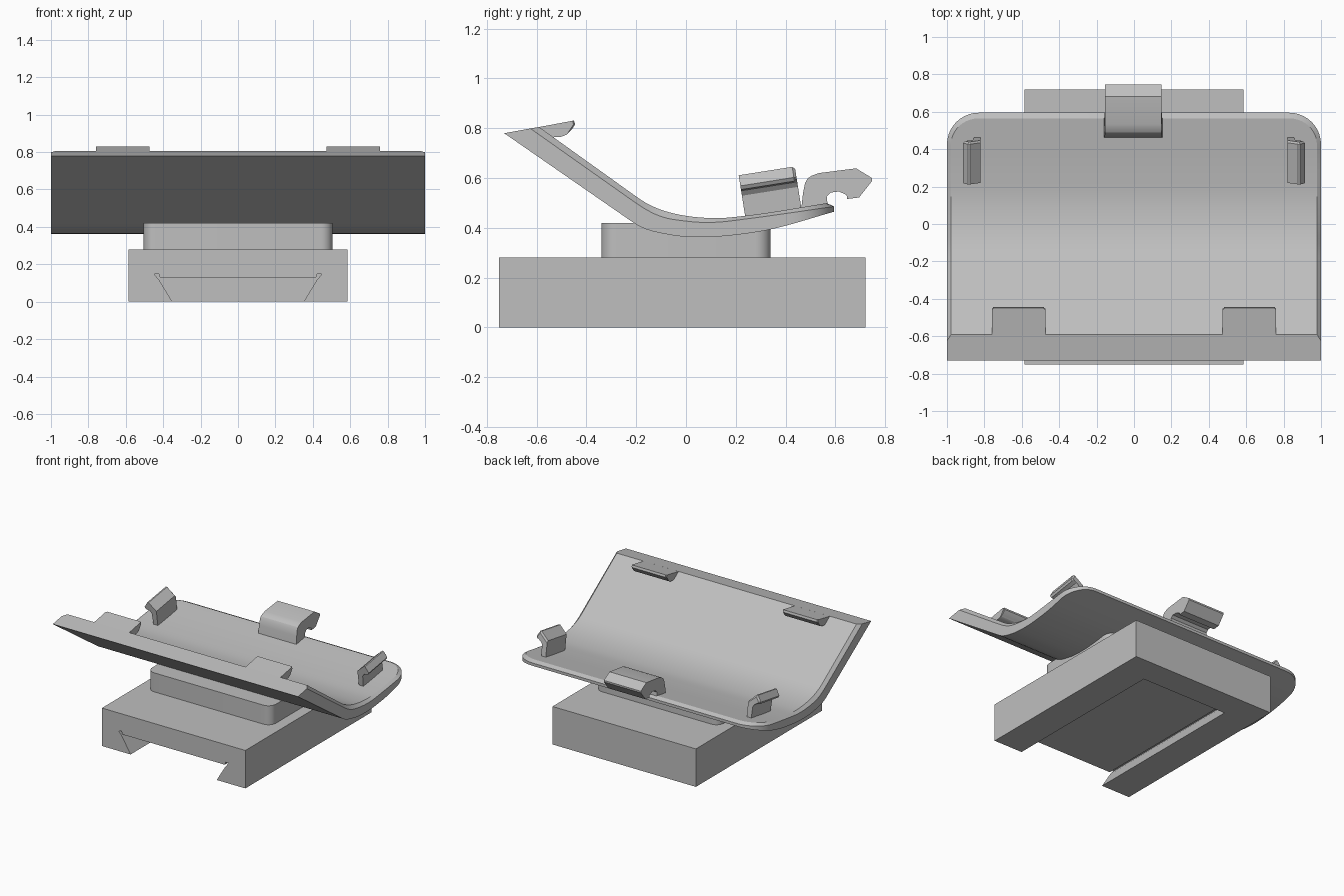
import bpy, bmesh, math
from mathutils import Matrix

cube = bpy.data.objects.get("Cube")
if cube:
    bpy.data.objects.remove(cube, do_unlink=True)

grey = bpy.data.materials.new("plain grey")
grey.use_nodes = True
COLOUR = (0.52, 0.52, 0.52, 1)
grey.diffuse_color = COLOUR
grey.node_tree.nodes["Principled BSDF"].inputs["Base Color"].default_value = COLOUR


def finish(name, bm, smooth=True):
    bmesh.ops.recalc_face_normals(bm, faces=bm.faces)
    mesh = bpy.data.meshes.new(name)
    bm.to_mesh(mesh)
    bm.free()
    mesh.materials.append(grey)
    obj = bpy.data.objects.new(name, mesh)
    bpy.context.collection.objects.link(obj)
    bpy.ops.object.select_all(action="DESELECT")
    obj.select_set(True)
    bpy.context.view_layer.objects.active = obj
    if smooth:
        bpy.ops.object.shade_smooth_by_angle(angle=math.radians(25))
    return obj


def prism(profile, start, end, axis):
    """Extrude a closed profile: (y, z) along x, (x, z) along y, (x, y) along z."""
    bm = bmesh.new()
    rings = []
    for d in (start, end):
        rings.append([])
        for p in profile:
            co = list(p)
            co.insert(axis, d)
            rings[-1].append(bm.verts.new(co))
    a, b = rings
    bm.faces.new(a)
    bm.faces.new(b)
    n = len(a)
    for i in range(n):
        j = (i + 1) % n
        bm.faces.new((a[i], a[j], b[j], b[i]))
    return bm


def rounded_rect(hx, hy, r, steps=6):
    pts = []
    for k, (sx, sy) in enumerate(((1, 1), (-1, 1), (-1, -1), (1, -1))):
        for i in range(steps + 1):
            t = math.pi / 2 * (k + i / steps)
            pts.append((sx * (hx - r) + r * math.cos(t), sy * (hy - r) + r * math.sin(t)))
    return pts


def curve(points, y):
    """Smooth height through the points, straight on the first span."""
    slopes = [(b[1] - a[1]) / (b[0] - a[0]) for a, b in zip(points, points[1:])]
    tangents = [slopes[0], slopes[0]]
    tangents += [(a + b) / 2 for a, b in zip(slopes[1:], slopes[2:])] + [slopes[-1]]
    i = 0
    while i < len(points) - 2 and y > points[i + 1][0]:
        i += 1
    (y0, z0), (y1, z1) = points[i], points[i + 1]
    h = y1 - y0
    t = (y - y0) / h
    return (z0 * (1 + 2 * t) * (1 - t) ** 2 + z1 * t * t * (3 - 2 * t)
            + h * t * (1 - t) * (tangents[i] * (1 - t) - tangents[i + 1] * t))


# Mounting block with a dovetail slot open at the front
block = finish("mounting_block", prism([(-.585, 0), (.585, 0), (.585, .28), (-.585, .28)], -.75, .72, 1), False)
half = [(.339, -.02), (.421, .115), (.448, .148), (.425, .152), (.418, .13)]
slot = half + [(-x, z) for x, z in reversed(half)]
cutter = finish("slot_cutter", prism(slot, -.8, .52, 1), False)
cutter.hide_render = True
cut = block.modifiers.new("slot", "BOOLEAN")
cut.operation = "DIFFERENCE"
cut.solver = "EXACT"
cut.object = cutter
bpy.context.view_layer.objects.active = block
bpy.ops.object.modifier_apply(modifier="slot")
bpy.data.objects.remove(cutter, do_unlink=True)

# Pedestal between block and tray
finish("pedestal", prism(rounded_rect(.505, .34, .06), .28, .42, 2))

# Curved tray with rounded rear corners and a chamfered rim
UNDER = [(-.73, .78), (-.21, .42), (-.07, .373), (.07, .363), (.21, .373), (.34, .394), (.595, .465)]
RIM = [(-.625, .799), (-.21, .506), (-.11, .449), (.01, .426), (.11, .422), (.25, .437), (.595, .486)]
TOP = [(-.59, .805), (-.21, .533), (-.15, .494), (-.05, .458), (.11, .439), (.25, .45), (.565, .499)]
RADIUS, REAR = .17, .595
stations = [(1, None, 0)]
stations += [(1, -.21 + i * (REAR - RADIUS + .21) / 24, 0) for i in range(25)]
for i in range(1, 11):
    t = math.pi / 2 * i / 10
    stations.append((1 - RADIUS + RADIUS * math.cos(t), REAR - RADIUS + RADIUS * math.sin(t), math.sin(t)))

bm = bmesh.new()
rings = []
for w, y, ny in stations:
    side = []
    for pts, inset in ((UNDER, 0), (RIM, 0), (TOP, 1)):
        py = pts[0][0] if y is None else y - inset * .03 * ny
        px = w - inset * .022 * math.sqrt(1 - ny * ny)
        side.append((px, py, curve(pts, py)))
    loop = side + [(-x, y2, z) for x, y2, z in reversed(side)]
    rings.append([bm.verts.new(c) for c in loop])
for a, b in zip(rings, rings[1:]):
    for i in range(6):
        j = (i + 1) % 6
        bm.faces.new((a[i], a[j], b[j], b[i]))
bm.faces.new(rings[0])
e = rings[-1]
bm.faces.new((e[0], e[1], e[4], e[5]))
bm.faces.new((e[1], e[2], e[3], e[4]))
finish("tray", bm)

# Two front tabs overhanging the tray, tips rounded
TAB = [(-.6, .803), (-.45, .831), (-.445, .815), (-.458, .795), (-.478, .775),
       (-.5, .766), (-.54, .763), (-.56, .77)]
for name, x in (("left_front_tab", .617), ("right_front_tab", -.617)):
    bm = prism(TAB, x - .143, x + .143, 0)
    tips = [ed for ed in bm.edges
            if abs(ed.verts[0].co.x - ed.verts[1].co.x) < .001
            and all(v.co.y > -.46 for v in ed.verts)]
    bmesh.ops.bevel(bm, geom=tips, offset=.022, segments=3, affect="EDGES", clamp_overlap=True)
    finish(name, bm)

# Two side catches, leaning with the tray, hooks facing outward
CATCH = [(.82, -.02), (.82, .11), (.878, .163), (.888, .163), (.914, .12),
         (.906, .105), (.875, .1), (.86, .08), (.855, -.02)]
for name, s in (("left_catch", 1), ("right_catch", -1)):
    bm = prism([(s * x, z) for x, z in CATCH], 0, .228, 1)
    ends = [ed for ed in bm.edges if all(v.co.y > .2 and v.co.z > .09 for v in ed.verts)]
    bmesh.ops.bevel(bm, geom=ends, offset=.014, segments=1, affect="EDGES", clamp_overlap=True)
    bm.transform(Matrix.Translation((0, .237, .45)) @ Matrix.Rotation(math.radians(9), 4, "X"))
    finish(name, bm)

# Rear latch hook, slightly narrower at the tip
LATCH = [(.462, .47), (.47, .54), (.478, .58), (.488, .598), (.506, .61), (.534, .62),
         (.683, .639), (.747, .6), (.747, .588), (.695, .522), (.647, .516), (.645, .532),
         (.614, .546), (.582, .542), (.565, .525), (.57, .48)]
bm = prism(LATCH, -.16, .152, 0)
for v in bm.verts:
    v.co.x *= 1 - .25 * max(0, v.co.z - .48) if v.co.y < .6 else .965
finish("rear_latch", bm)
